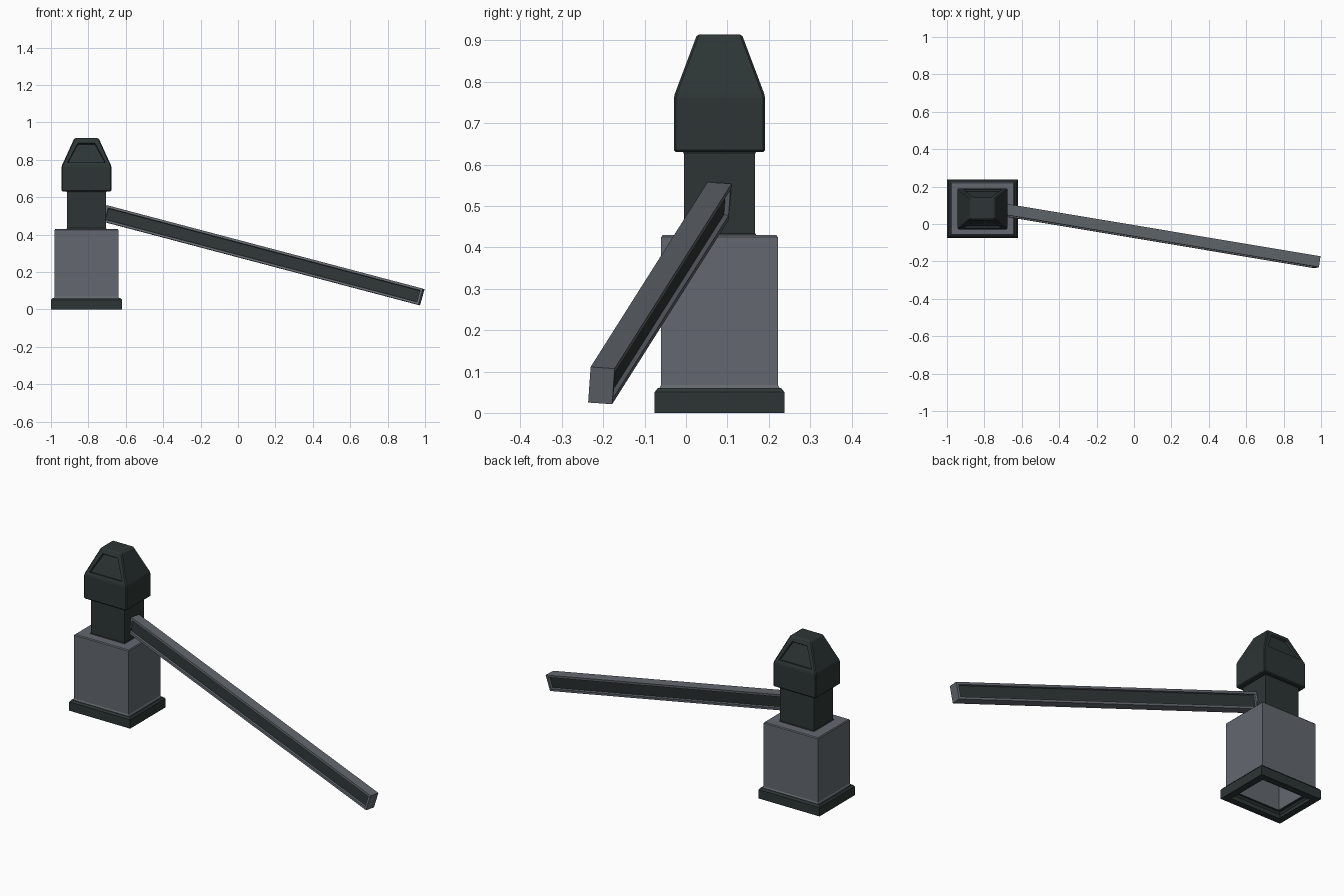
import bpy, bmesh
from mathutils import Vector

if "Cube" in bpy.data.objects:
    bpy.data.objects.remove(bpy.data.objects["Cube"])


def material(name, rgb):
    m = bpy.data.materials.new(name)
    m.diffuse_color = (*rgb, 1)
    m.use_nodes = True
    m.node_tree.nodes["Principled BSDF"].inputs["Base Color"].default_value = m.diffuse_color
    return m


GREY = material("slate grey", (0.125, 0.140, 0.160))
DARK = material("dark green grey", (0.026, 0.036, 0.035))
CX, CY = -0.81, 0.081


def finish(name, bm, *mats):
    bm.normal_update()
    me = bpy.data.meshes.new(name)
    bm.to_mesh(me)
    bm.free()
    for m in mats:
        me.materials.append(m)
    ob = bpy.data.objects.new(name, me)
    bpy.context.collection.objects.link(ob)
    return ob


def loft(rings, cap_bottom=False, cap_top=False, bevel=0.0):
    """Stack of rectangles (half x, half y, z) around the post axis."""
    bm = bmesh.new()
    loops = [[bm.verts.new((CX + sx * hx, CY + sy * hy, z))
              for sx, sy in ((-1, -1), (1, -1), (1, 1), (-1, 1))]
             for hx, hy, z in rings]
    for a, b in zip(loops, loops[1:]):
        for i in range(4):
            j = (i + 1) % 4
            bm.faces.new((a[i], a[j], b[j], b[i]))
    if cap_bottom:
        bm.faces.new(loops[0][::-1])
    if cap_top:
        bm.faces.new(loops[-1])
    bm.normal_update()
    if bevel:
        edges = [e for e in bm.edges if not e.is_boundary]
        bmesh.ops.bevel(bm, geom=edges, offset=bevel, segments=1,
                        affect='EDGES', clamp_overlap=True)
        bm.normal_update()
    return bm


def recess(bm, faces, margin, depth, mat=0):
    """Sunken panel in each of the given faces."""
    bmesh.ops.inset_individual(bm, faces=faces, thickness=margin)
    bmesh.ops.inset_individual(bm, faces=faces, thickness=0.003, depth=-depth)
    for f in faces:
        f.material_index = mat


# Plinth: open frame at the foot
finish("base_plinth", loft([(0.152, 0.119, 0), (0.190, 0.157, 0),
                            (0.190, 0.157, 0.05), (0.182, 0.149, 0.06),
                            (0.168, 0.139, 0.06)]), DARK)

# Main block, hollow underneath
finish("post_body", loft([(0.175, 0.145, 0.06), (0.170, 0.141, 0.068),
                          (0.170, 0.141, 0.425), (0.166, 0.137, 0.43)],
                         cap_top=True), GREY)

# Neck
finish("post_neck", loft([(0.108, 0.089, 0.43), (0.105, 0.086, 0.434),
                          (0.105, 0.086, 0.626), (0.110, 0.091, 0.635)]), DARK)

# Tapered cap with sunken panels front and back
bm = loft([(0.133, 0.110, 0.63), (0.133, 0.110, 0.766), (0.065, 0.054, 0.915)],
          cap_bottom=True, cap_top=True, bevel=0.005)
slopes = [f for f in bm.faces
          if abs(f.normal.y) > 0.8 and f.normal.z > 0.2 and f.calc_area() > 0.01]
recess(bm, slopes, 0.028, 0.010)
finish("post_cap", bm, DARK)

# Sloping barrier arm with a dark sunken panel along both sides
end = Vector((0.981, -0.2045, 0.066))
run = Vector((1, -0.167, -0.264)) * 1.692
wide = Vector((0.0086, 0.058, -0.004))
tall = Vector((0.024, 0.006, 0.086))
bm = bmesh.new()
bmesh.ops.create_cube(bm, size=1)
for v in bm.verts:
    x, y, z = v.co
    v.co = end + run * (x - 0.5) + wide * y + tall * z
bm.normal_update()
recess(bm, [f for f in bm.faces if abs(f.normal.y) > 0.8], 0.018, 0.011, 1)
finish("barrier_arm", bm, GREY, DARK)
